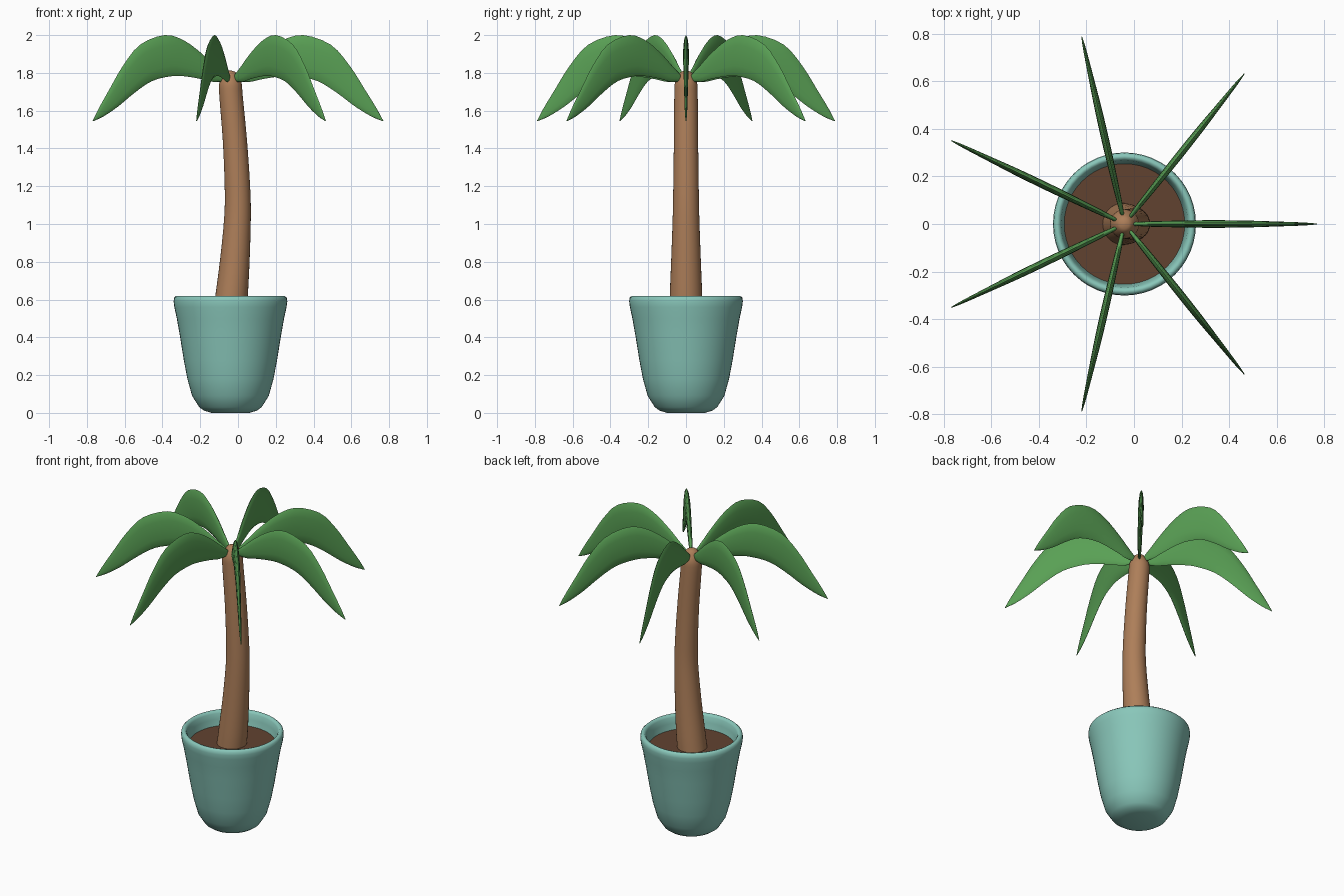
import bpy, bmesh, math
from mathutils import Vector, Matrix

if "Cube" in bpy.data.objects:
    bpy.data.objects.remove(bpy.data.objects["Cube"])

CX = -0.04


def mat(name, rgb):
    m = bpy.data.materials.new(name)
    m.diffuse_color = (*rgb, 1)
    m.use_nodes = True
    m.node_tree.nodes["Principled BSDF"].inputs["Base Color"].default_value = m.diffuse_color
    return m


def smooth_path(pts, n):
    # Catmull-Rom interpolation through tuples of any size
    p = [Vector(q) for q in pts]
    p = [2 * p[0] - p[1]] + p + [2 * p[-1] - p[-2]]
    out = []
    for a, b, c, d in zip(p, p[1:], p[2:], p[3:]):
        for i in range(n):
            t = i / n
            out.append(0.5 * (2 * b + (c - a) * t + (2 * a - 5 * b + 4 * c - d) * t * t
                              + (3 * b - a - 3 * c + d) * t ** 3))
    return out + [p[-2]]


def loft(name, rings, material, angle=40):
    # skin a list of equal rings and cap both ends
    bm = bmesh.new()
    vs = [[bm.verts.new(v) for v in r] for r in rings]
    n = len(rings[0])
    for a, b in zip(vs, vs[1:]):
        for i in range(n):
            j = (i + 1) % n
            bm.faces.new((a[i], a[j], b[j], b[i]))
    bm.faces.new(vs[0][::-1])
    bm.faces.new(vs[-1])
    bmesh.ops.recalc_face_normals(bm, faces=bm.faces)
    me = bpy.data.meshes.new(name)
    bm.to_mesh(me)
    bm.free()
    ob = bpy.data.objects.new(name, me)
    bpy.context.collection.objects.link(ob)
    me.materials.append(material)
    bpy.ops.object.select_all(action='DESELECT')
    bpy.context.view_layer.objects.active = ob
    ob.select_set(True)
    bpy.ops.object.shade_smooth_by_angle(angle=math.radians(angle))
    return ob


def circle(x, z, r, n=32):
    return [Vector((x + r * math.cos(2 * math.pi * i / n),
                    r * math.sin(2 * math.pi * i / n), z)) for i in range(n)]


teal = mat("glaze", (0.25, 0.57, 0.49))
earth = mat("earth", (0.12, 0.055, 0.03))
bark = mat("bark", (0.42, 0.21, 0.10))
green = mat("leaf_green", (0.10, 0.35, 0.09))

# Pot: outer wall, rolled rim, inner wall down below the soil
pot = [(0.10, 0.0), (0.14, 0.012), (0.165, 0.03), (0.203, 0.09), (0.228, 0.18),
       (0.247, 0.28), (0.268, 0.41), (0.284, 0.50), (0.297, 0.56), (0.301, 0.59),
       (0.298, 0.61), (0.287, 0.62), (0.275, 0.617), (0.267, 0.605),
       (0.260, 0.57), (0.252, 0.52), (0.245, 0.50)]
loft("pot", [circle(CX, z, r, 48) for r, z in pot], teal, 60)

# Soil disc
loft("soil", [circle(CX, 0.505, 0.246, 48), circle(CX, 0.53, 0.255, 48)], earth)

# Curved trunk with a rounded top: centre x, z, radius
trunk = smooth_path([(-0.045, 0.52, 0.088), (-0.034, 0.62, 0.086), (-0.016, 0.82, 0.078),
                     (-0.002, 1.05, 0.070), (-0.004, 1.22, 0.067), (-0.017, 1.45, 0.064),
                     (-0.037, 1.68, 0.062), (-0.040, 1.745, 0.059), (-0.041, 1.785, 0.042),
                     (-0.041, 1.805, 0.026), (-0.041, 1.812, 0.006)], 3)
loft("trunk", [circle(*p) for p in trunk], bark, 60)

# Arching blade stations: top r, top z, bottom r, bottom z, half thickness
blade = smooth_path([
    (0.030, 1.785, 0.030, 1.755, 0.007), (0.090, 1.835, 0.100, 1.752, 0.011),
    (0.165, 1.900, 0.170, 1.767, 0.013), (0.270, 1.970, 0.270, 1.782, 0.015),
    (0.385, 2.000, 0.350, 1.782, 0.016), (0.530, 1.950, 0.460, 1.757, 0.015),
    (0.630, 1.840, 0.560, 1.697, 0.012), (0.710, 1.715, 0.660, 1.622, 0.009),
    (0.775, 1.610, 0.745, 1.570, 0.006), (0.810, 1.545, 0.804, 1.545, 0.002)], 3)
rings = []
for tr, tz, br, bz, h in blade:
    mid = Vector(((tr + br) / 2, 0, (tz + bz) / 2))
    half = Vector(((tr - br) / 2, 0, (tz - bz) / 2))
    rings.append([mid + half * math.cos(a) + Vector((0, h * math.sin(a), 0))
                  for a in (math.pi * k / 6 for k in range(12))])

# Seven leaves fanned evenly around the trunk top
for k in range(7):
    m = Matrix.Translation((CX, 0, 0)) @ Matrix.Rotation(2 * math.pi * k / 7, 4, 'Z')
    loft(f"leaf_{k + 1}", [[m @ v for v in r] for r in rings], green, 80)
